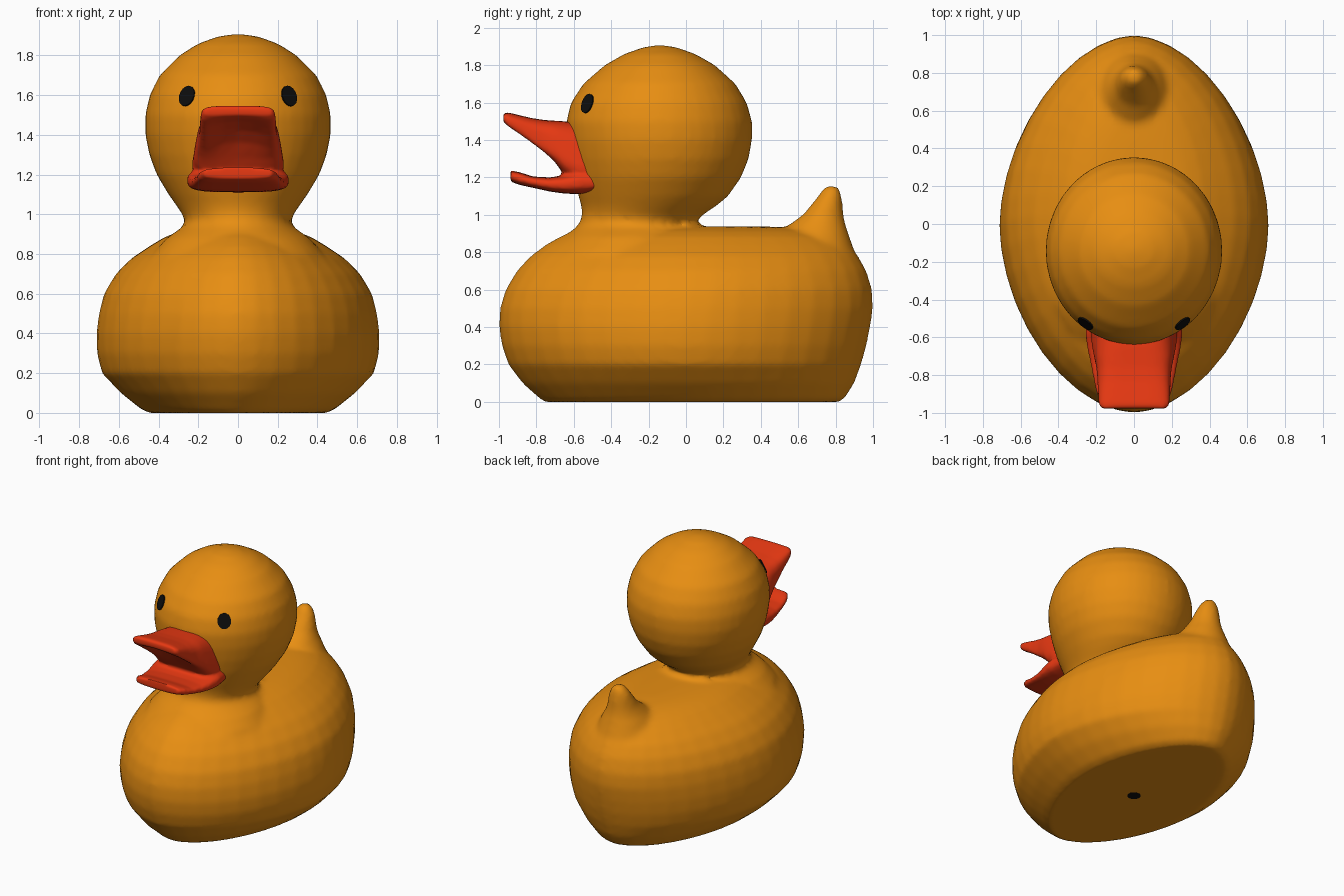
import bpy
import bmesh
from math import cos, sin, pi, copysign
from mathutils import Vector

default_cube = bpy.data.objects.get("Cube")
if default_cube:
    bpy.data.objects.remove(default_cube, do_unlink=True)


def make_material(name, color):
    mat = bpy.data.materials.new(name)
    mat.use_nodes = True
    mat.diffuse_color = (*color, 1)
    mat.node_tree.nodes["Principled BSDF"].inputs["Base Color"].default_value = (*color, 1)
    return mat


yellow = make_material("duck yellow orange", (0.8, 0.27, 0.006))
red = make_material("bill red", (0.8, 0.04, 0.006))
black = make_material("black", (0.004, 0.004, 0.004))


def rounded(value, power):
    return copysign(abs(value) ** (2 / power), value)


def flat_ring(z, front, back, half_width, power=2.0, count=40):
    """Horizontal outline between a front and a back y."""
    middle, depth = (front + back) / 2, (back - front) / 2
    angles = [2 * pi * i / count for i in range(count)]
    return [Vector((half_width * rounded(cos(a), power),
                    middle + depth * rounded(sin(a), power), z)) for a in angles]


def bill_ring(y, half_width, low, high, arch=0.0, taper=0.0, count=32):
    """Upright boxy outline, narrower on top and hollowed below."""
    points = []
    for i in range(count):
        a = 2 * pi * i / count
        u, v = rounded(cos(a), 3.4), rounded(sin(a), 3.4)
        height = (v + 1) / 2
        z = low + (high - low) * height
        z += arch * (1 - u * u) * (1 - height)
        points.append(Vector((half_width * u * (1 - taper * height), y, z)))
    return points


def loft(bm, rings):
    loops = [[bm.verts.new(p) for p in ring] for ring in rings]
    for a, b in zip(loops, loops[1:]):
        for i in range(len(a)):
            j = (i + 1) % len(a)
            bm.faces.new((a[i], a[j], b[j], b[i]))
    bm.faces.new(loops[0][::-1])
    bm.faces.new(loops[-1])


def blended(name, lofts, material, voxel, smoothing):
    """Fuse overlapping lofts into one soft moulded skin."""
    bm = bmesh.new()
    for rings in lofts:
        part = bmesh.new()
        loft(part, rings)
        bmesh.ops.recalc_face_normals(part, faces=part.faces)
        temp = bpy.data.meshes.new("temp")
        part.to_mesh(temp)
        part.free()
        bm.from_mesh(temp)
        bpy.data.meshes.remove(temp)
    mesh = bpy.data.meshes.new(name)
    bm.to_mesh(mesh)
    bm.free()
    mesh.materials.append(material)
    mesh.shade_smooth()
    obj = bpy.data.objects.new(name, mesh)
    bpy.context.collection.objects.link(obj)
    remesh = obj.modifiers.new("fuse", 'REMESH')
    remesh.mode = 'VOXEL'
    remesh.voxel_size = voxel
    remesh.use_smooth_shade = True
    smooth = obj.modifiers.new("soften", 'SMOOTH')
    smooth.factor = 0.5
    smooth.iterations = smoothing
    return obj


# Egg-shaped body with a flat base: z, front y, back y, half width
body = [flat_ring(*r, power=1.8) for r in (
    (0, -0.76, 0.82, 0.45), (0.02, -0.785, 0.85, 0.49), (0.1, -0.875, 0.9, 0.59),
    (0.2, -0.95, 0.937, 0.685), (0.3, -0.985, 0.965, 0.71), (0.4, -1, 0.985, 0.713),
    (0.5, -0.995, 1, 0.7), (0.6, -0.965, 0.995, 0.675), (0.7, -0.905, 0.965, 0.615),
    (0.78, -0.83, 0.92, 0.535), (0.84, -0.75, 0.86, 0.445), (0.885, -0.67, 0.79, 0.37),
    (0.915, -0.6, 0.7, 0.29), (0.93, -0.45, 0.6, 0.2), (0.937, -0.2, 0.45, 0.09))]

# Neck and head
head = [flat_ring(*r) for r in (
    (0.8, -0.72, 0.08, 0.43), (0.88, -0.65, 0.05, 0.36), (0.95, -0.57, 0.04, 0.26),
    (1, -0.555, 0.09, 0.28), (1.05, -0.56, 0.165, 0.315), (1.1, -0.575, 0.225, 0.35),
    (1.2, -0.6, 0.295, 0.41), (1.3, -0.62, 0.335, 0.447), (1.4, -0.635, 0.353, 0.467),
    (1.5, -0.64, 0.353, 0.467), (1.6, -0.615, 0.325, 0.445), (1.7, -0.55, 0.265, 0.395),
    (1.8, -0.435, 0.155, 0.295), (1.86, -0.33, 0.05, 0.2), (1.895, -0.23, -0.05, 0.1),
    (1.907, -0.16, -0.12, 0.02))]

# Upturned tail
tail = [flat_ring(*r) for r in (
    (0.78, 0.42, 0.91, 0.22), (0.9, 0.5, 0.868, 0.16), (0.95, 0.555, 0.852, 0.125),
    (1, 0.625, 0.842, 0.1), (1.08, 0.69, 0.835, 0.078), (1.135, 0.73, 0.825, 0.052),
    (1.157, 0.755, 0.8, 0.022))]

duck = blended("body_head_and_tail", (body, head, tail), yellow, 0.022, 4)

# Open bill: y, half width, low z, high z, arch, taper
upper_bill = [bill_ring(*r) for r in (
    (-0.48, 0.25, 1.14, 1.47, 0, 0.3), (-0.57, 0.257, 1.16, 1.49, 0, 0.3),
    (-0.65, 0.242, 1.21, 1.5, 0, 0.22), (-0.7, 0.225, 1.255, 1.503, 0.03, 0.14),
    (-0.76, 0.207, 1.295, 1.507, 0.07, 0.08), (-0.83, 0.197, 1.35, 1.518, 0.08, 0.04),
    (-0.9, 0.193, 1.41, 1.535, 0.06, 0.02), (-0.95, 0.19, 1.455, 1.547, 0.03, 0.02),
    (-0.977, 0.175, 1.49, 1.546, 0.01, 0))]
lower_bill = [bill_ring(*r) for r in (
    (-0.48, 0.245, 1.12, 1.23), (-0.58, 0.257, 1.11, 1.23), (-0.66, 0.247, 1.115, 1.21),
    (-0.73, 0.232, 1.125, 1.2), (-0.82, 0.215, 1.145, 1.205), (-0.89, 0.2, 1.16, 1.228),
    (-0.938, 0.175, 1.178, 1.237))]
blended("bill", (upper_bill, lower_bill), red, 0.012, 4)


def plate(name, location, normal, half_width, half_height):
    """Thin painted oval laid on a surface."""
    bm = bmesh.new()
    bmesh.ops.create_cone(bm, cap_ends=True, segments=16, radius1=1, radius2=1, depth=0.008)
    mesh = bpy.data.meshes.new(name)
    bm.to_mesh(mesh)
    bm.free()
    mesh.materials.append(black)
    obj = bpy.data.objects.new(name, mesh)
    bpy.context.collection.objects.link(obj)
    obj.location = location
    obj.rotation_euler = normal.to_track_quat('Z', 'Y').to_euler()
    obj.scale = (half_width, half_height, 1)


# Eyes sit on the head surface
bpy.context.view_layer.update()
skin = duck.evaluated_get(bpy.context.evaluated_depsgraph_get())
for name, side in (("left_eye", 1), ("right_eye", -1)):
    hit, point, normal, _ = skin.ray_cast(Vector((side * 0.257, -2, 1.595)), Vector((0, 1, 0)))
    plate(name, point + normal * 0.001, normal, 0.046, 0.054)

# Air hole under the base
plate("air_hole", Vector((0, 0, 0.003)), Vector((0, 0, -1)), 0.045, 0.045)
